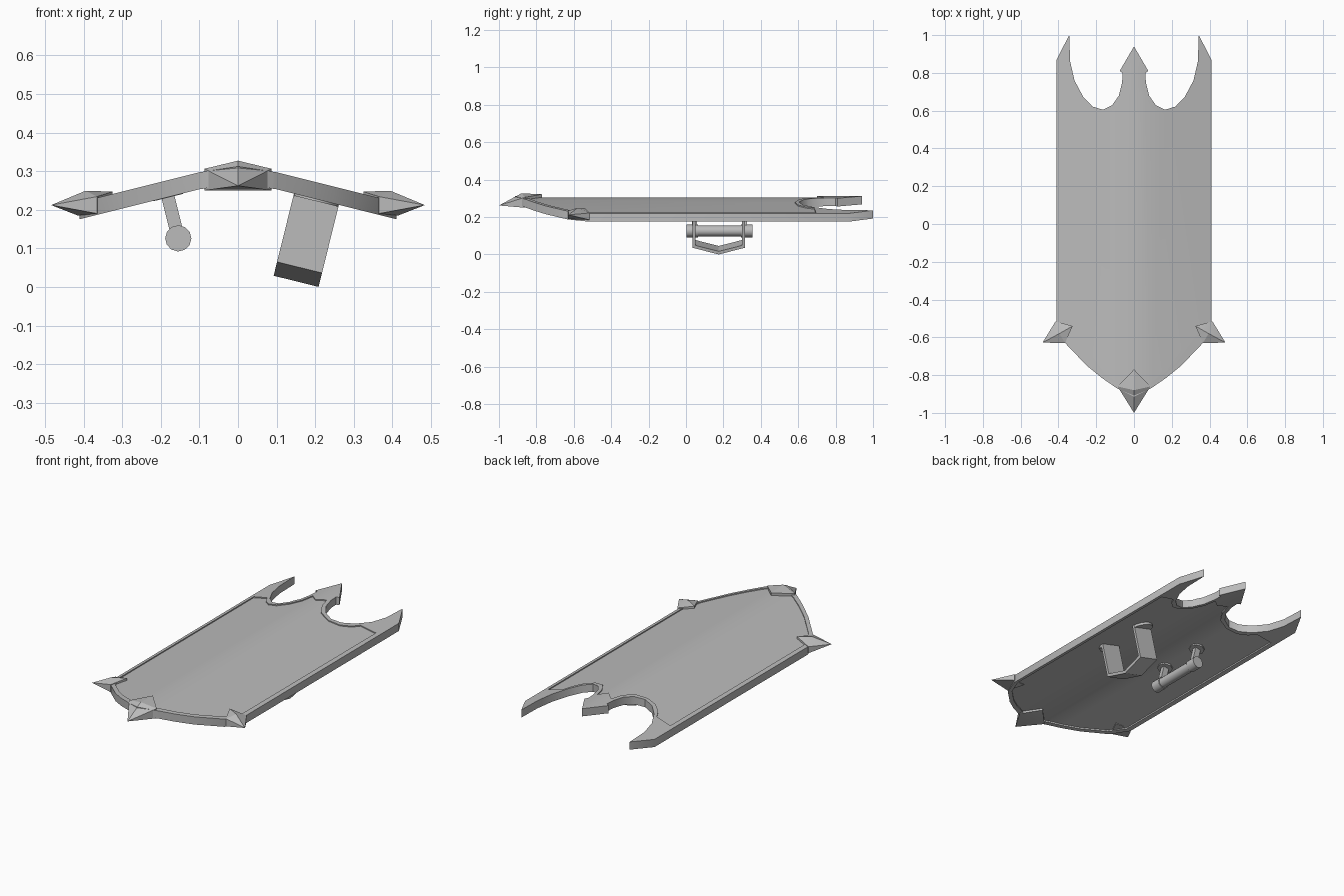
import bpy, bmesh, math
from mathutils import Vector

cube = bpy.data.objects.get("Cube")
if cube:
    bpy.data.objects.remove(cube, do_unlink=True)

steel = bpy.data.materials.new("grey_steel")
steel.use_nodes = True
steel.diffuse_color = (0.5, 0.5, 0.5, 1)
steel.node_tree.nodes["Principled BSDF"].inputs["Base Color"].default_value = (0.5, 0.5, 0.5, 1)


def finish(name, bm, angle=30):
    """Turn a bmesh into a shaded object."""
    bmesh.ops.recalc_face_normals(bm, faces=bm.faces)
    me = bpy.data.meshes.new(name)
    bm.to_mesh(me)
    bm.free()
    me.materials.append(steel)
    ob = bpy.data.objects.new(name, me)
    bpy.context.collection.objects.link(ob)
    bpy.ops.object.select_all(action='DESELECT')
    ob.select_set(True)
    bpy.context.view_layer.objects.active = ob
    bpy.ops.object.shade_smooth_by_angle(angle=math.radians(angle))
    return ob


def height(x):
    """Top of the ridged body, a little flatter near the ridge."""
    x = abs(x)
    return 0.312 - 0.15 * x if x < 0.1 else 0.322 - 0.25 * x


def ridged_plate(name, half, top, bottom):
    """Extrude a half outline, mirror it and bend it over the ridge."""
    bm = bmesh.new()
    base = bm.faces.new([bm.verts.new((x, y, 0)) for x, y in half])
    ext = bmesh.ops.extrude_face_region(bm, geom=[base], use_keep_orig=True)
    for v in ext["geom"]:
        if isinstance(v, bmesh.types.BMVert):
            v.co.z = 1
    inner = [f for f in bm.faces if all(abs(v.co.x) < 1e-5 for v in f.verts)]
    bmesh.ops.delete(bm, geom=inner, context='FACES_ONLY')
    bmesh.ops.bisect_plane(bm, geom=bm.verts[:] + bm.edges[:] + bm.faces[:],
                           plane_co=(0.1, 0, 0), plane_no=(1, 0, 0))
    copy = bmesh.ops.duplicate(bm, geom=bm.verts[:] + bm.edges[:] + bm.faces[:])
    for v in copy["geom"]:
        if isinstance(v, bmesh.types.BMVert):
            v.co.x *= -1
    bmesh.ops.remove_doubles(bm, verts=bm.verts, dist=1e-5)
    for v in bm.verts:
        v.co.z = height(v.co.x) - (top if v.co.z > 0.5 else bottom)
    return finish(name, bm)


def hull(name, points, angle=20):
    bm = bmesh.new()
    for p in points:
        bm.verts.new(p)
    res = bmesh.ops.convex_hull(bm, input=bm.verts)
    loose = [v for v in bm.verts if not v.link_faces]
    bmesh.ops.delete(bm, geom=loose, context='VERTS')
    return finish(name, bm, angle)


def under(side, cx, u, y, d):
    """Point below the body: u along the slope, d away from the underside."""
    z0 = height(cx) - 0.036
    return Vector((side * (cx + 0.97 * u - 0.24 * d), y, z0 - 0.24 * u - 0.97 * d))


# Body panel and raised rim with horns
outer = [(0, -0.915), (0.09, -0.87), (0.17, -0.815), (0.25, -0.75), (0.36, -0.635),
         (0.41, -0.52), (0.41, 0.87), (0.343, 1.0), (0.338, 0.86), (0.315, 0.76),
         (0.27, 0.675), (0.22, 0.622), (0.165, 0.605), (0.115, 0.63), (0.08, 0.68),
         (0.063, 0.75), (0.06, 0.8), (0.076, 0.81), (0, 0.94)]
inner = [(0, -0.88), (0.085, -0.842), (0.16, -0.793), (0.235, -0.733), (0.338, -0.625),
         (0.387, -0.52), (0.387, 0.695), (0.295, 0.685), (0.272, 0.64), (0.227, 0.597),
         (0.165, 0.583), (0.1, 0.61), (0.062, 0.67), (0.045, 0.74), (0, 0.7)]
ridged_plate("body_panel", inner, 0.006, 0.036)
ridged_plate("raised_rim", outer + inner[::-1], 0, 0.044)

# Spike at the front point
hull("front_spike", [(0, -1, 0.262), (0, -0.88, 0.327), (0, -0.77, 0.322), (0, -0.77, 0.265),
                     (0, -0.88, 0.255)]
     + [(s * 0.087, -0.86, z) for s in (-1, 1) for z in (0.25, 0.306)])

# Spikes at the two front corners
for side, label in ((1, "left"), (-1, "right")):
    pts = [(0.484, -0.628, 0.212), (0.395, -0.58, 0.249),
           (0.415, -0.515, 0.222), (0.415, -0.515, 0.185),
           (0.325, -0.54, 0.247), (0.325, -0.54, 0.2),
           (0.365, -0.63, 0.234), (0.365, -0.63, 0.19)]
    hull(label + "_corner_spike", [(side * x, y, z) for x, y, z in pts])

# Arm strap: a bent band with rounded ears
STRAP_X = 0.205
profile = [(0.035, 0), (0.035, 0.19), (0.175, 0.227), (0.315, 0.19), (0.315, 0),
           (0.3, 0), (0.3, 0.177), (0.175, 0.21), (0.05, 0.177), (0.05, 0)]
bm = bmesh.new()
loops = [[bm.verts.new(under(1, STRAP_X, u, y, d)) for y, d in profile] for u in (-0.06, 0.06)]
for loop in loops:
    bm.faces.new(loop)
for i in range(len(profile)):
    j = (i + 1) % len(profile)
    bm.faces.new((loops[0][i], loops[0][j], loops[1][j], loops[1][i]))
finish("arm_strap", bm, 10)
for y0, sign, label in ((0.045, -1, "front"), (0.305, 1, "back")):
    arc = [math.pi * i / 8 for i in range(9)]
    hull(label + "_strap_ear", [under(1, STRAP_X, 0.06 * math.cos(a),
                                      y0 + sign * 0.065 * math.sin(a), d)
                                for a in arc for d in (-0.003, 0.013)], 30)

# Hand grip: bar, end caps, posts and mounting plates
GRIP_X, GRIP_D = 0.183, 0.118


def rod(name, y0, y1, r):
    ring = [2 * math.pi * (i + 0.5) / 12 for i in range(12)]
    hull(name, [under(-1, GRIP_X, r * math.cos(a), y, GRIP_D + r * math.sin(a))
                for a in ring for y in (y0, y1)], 35)


rod("grip_bar", 0.03, 0.33, 0.029)
for y, label in ((0.033, "front"), (0.325, "back")):
    rod(label + "_grip_cap", y - 0.03, y + 0.03, 0.034)
    post_y = y + (0.012 if y < 0.1 else -0.012)
    hull(label + "_grip_post", [under(-1, GRIP_X, u, post_y + v, d) for u in (-0.017, 0.017)
                                for v in (-0.013, 0.013) for d in (-0.003, GRIP_D)])
    hull(label + "_grip_plate", [under(-1, GRIP_X, 0.04 * math.cos(k * math.pi / 4),
                                       post_y + 0.045 * math.sin(k * math.pi / 4), d)
                                 for k in range(8) for d in (-0.003, 0.009)])
